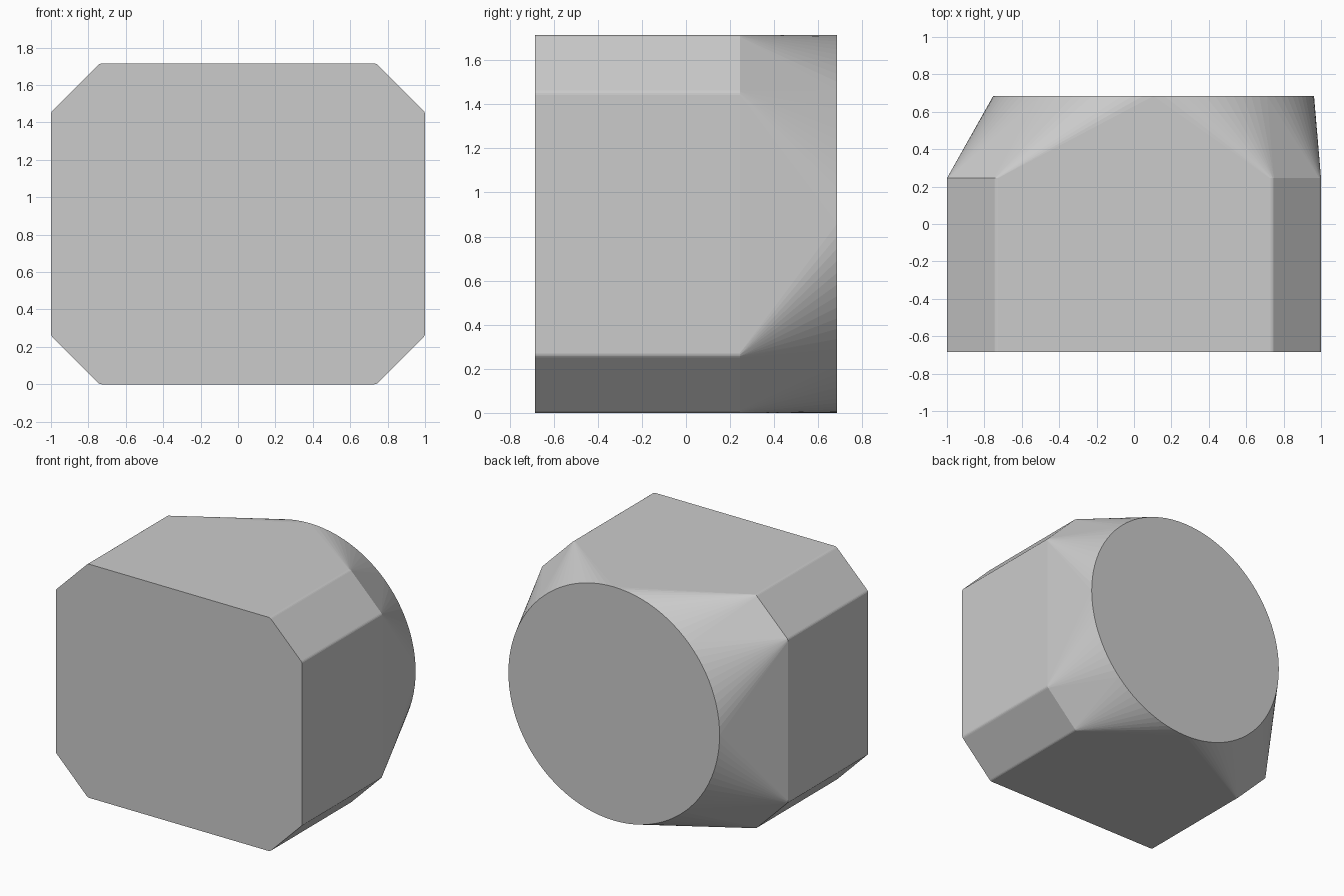
import bpy, bmesh, math

if "Cube" in bpy.data.objects:
    bpy.data.objects.remove(bpy.data.objects["Cube"])

H, HALF_Y, SHOULDER = 1.715, 0.685, 0.245
CUT, FILLET = 0.26, 0.03

grey = bpy.data.materials.new("light grey")
grey.diffuse_color = (0.6, 0.6, 0.6, 1)
grey.use_nodes = True
grey.node_tree.nodes["Principled BSDF"].inputs["Base Color"].default_value = grey.diffuse_color


def chamfered_profile():
    """Chamfered rectangle in x/z with lightly rounded corners."""
    hz = H / 2
    quarter = [(1, hz - CUT), (1 - CUT, hz)]
    pts = []
    for sx, sz in ((1, 1), (-1, 1), (-1, -1), (1, -1)):
        for i, (x, z) in enumerate(quarter):
            # Fillet centre, inset along the corner bisector
            t = FILLET * math.tan(math.pi / 8)
            cx, cz = (x - FILLET, z - t) if i == 0 else (x - t, z - FILLET)
            for k in range(4):
                a = math.radians(45 * i + 15 * k)
                pts.append((sx * (cx + FILLET * math.cos(a)),
                            H / 2 + sz * (cz + FILLET * math.sin(a))))
    return pts


bm = bmesh.new()
# Straight chamfered block
for y in (-HALF_Y, SHOULDER):
    for x, z in chamfered_profile():
        bm.verts.new((x, y, z))
# Offset round end, joined to the block by a ruled transition
R, N = H / 2, 96
for i in range(N):
    a = math.tau * i / N
    bm.verts.new((0.105 + R * math.cos(a), HALF_Y, R + R * math.sin(a)))
bmesh.ops.convex_hull(bm, input=bm.verts)
bmesh.ops.dissolve_limit(bm, angle_limit=math.radians(0.2),
                         verts=bm.verts, edges=bm.edges)
bmesh.ops.recalc_face_normals(bm, faces=bm.faces)

mesh = bpy.data.meshes.new("square_to_round_body")
bm.to_mesh(mesh)
bm.free()
mesh.materials.append(grey)
body = bpy.data.objects.new("square_to_round_body", mesh)
bpy.context.collection.objects.link(body)
